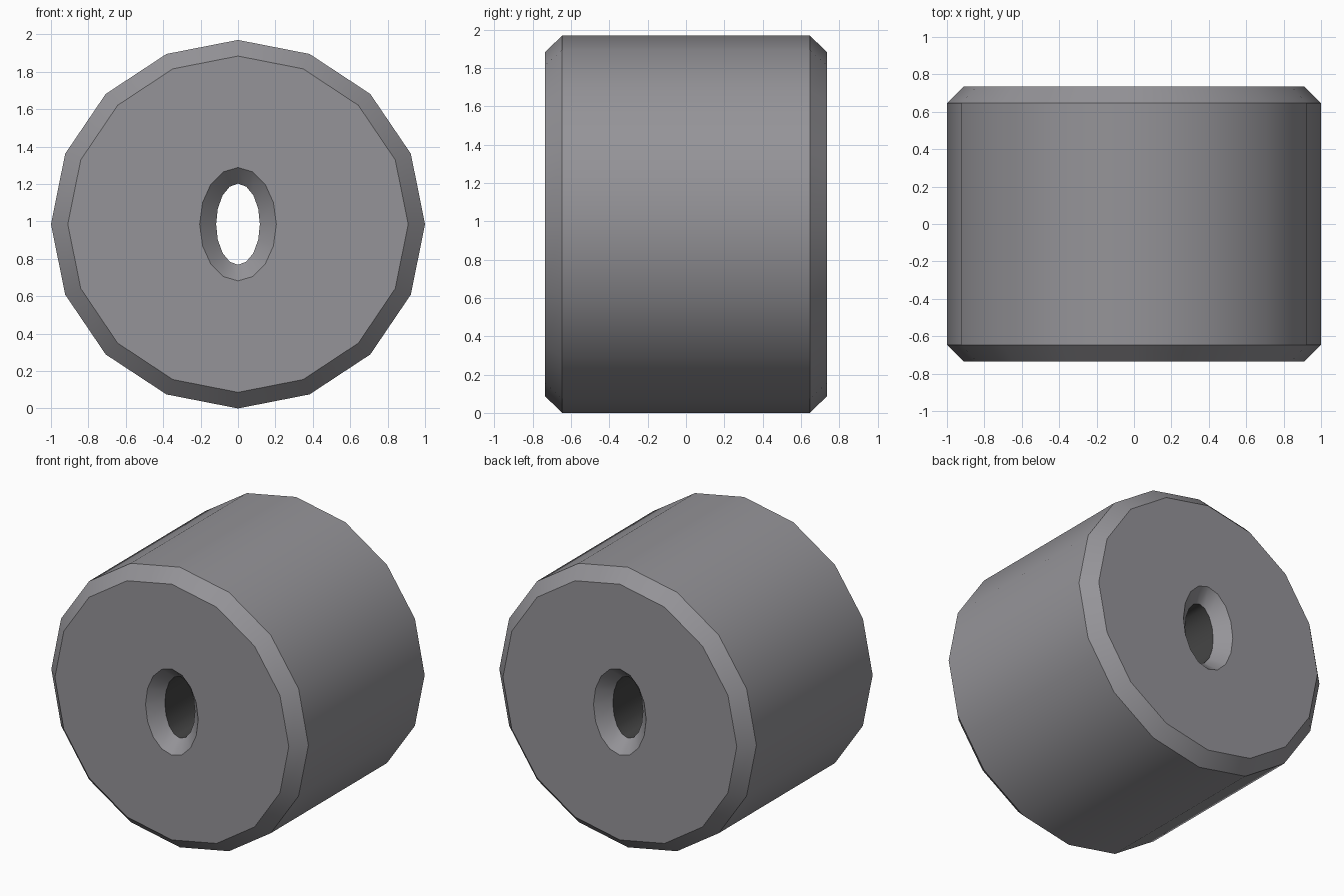
import bpy, bmesh, math

if "Cube" in bpy.data.objects:
    bpy.data.objects.remove(bpy.data.objects["Cube"])

N = 16          # sides of every ring
CZ = 0.985      # height of the roller axis


def material(name, colour):
    m = bpy.data.materials.new(name)
    m.diffuse_color = (*colour, 1)
    m.use_nodes = True
    m.node_tree.nodes["Principled BSDF"].inputs["Base Color"].default_value = m.diffuse_color
    return m


grey = material("mid grey", (0.30, 0.295, 0.315))
dark = material("dark bore grey", (0.06, 0.06, 0.06))

# Closed profile swept round the y axis: (y, x radius, z radius)
profile = [
    (-0.735, 0.205, 0.303),   # front hole rim
    (-0.735, 0.91, 0.899),    # front face edge
    (-0.646, 1.0, 0.985),     # front chamfer
    (0.646, 1.0, 0.985),      # back chamfer
    (0.735, 0.91, 0.899),     # back face edge
    (0.735, 0.205, 0.303),    # back hole rim
    (0.646, 0.117, 0.217),    # bore end
    (-0.646, 0.117, 0.217),   # bore start
]

bm = bmesh.new()
rings = []
for y, rx, rz in profile:
    rings.append([bm.verts.new((rx * math.cos(2 * math.pi * i / N), y,
                                CZ + rz * math.sin(2 * math.pi * i / N)))
                  for i in range(N)])
for k, a in enumerate(rings):
    b = rings[(k + 1) % len(rings)]
    for i in range(N):
        j = (i + 1) % N
        f = bm.faces.new((a[i], a[j], b[j], b[i]))
        f.smooth = True
        f.material_index = 1 if k == 6 else 0   # bore wall
bmesh.ops.recalc_face_normals(bm, faces=bm.faces)

# Rings stay crisp, the round direction is smooth
for ring in rings:
    for i in range(N):
        bm.edges.get((ring[i], ring[(i + 1) % N])).smooth = False

mesh = bpy.data.meshes.new("roller")
bm.to_mesh(mesh)
bm.free()
mesh.materials.append(grey)
mesh.materials.append(dark)
roller = bpy.data.objects.new("roller", mesh)
bpy.context.collection.objects.link(roller)
